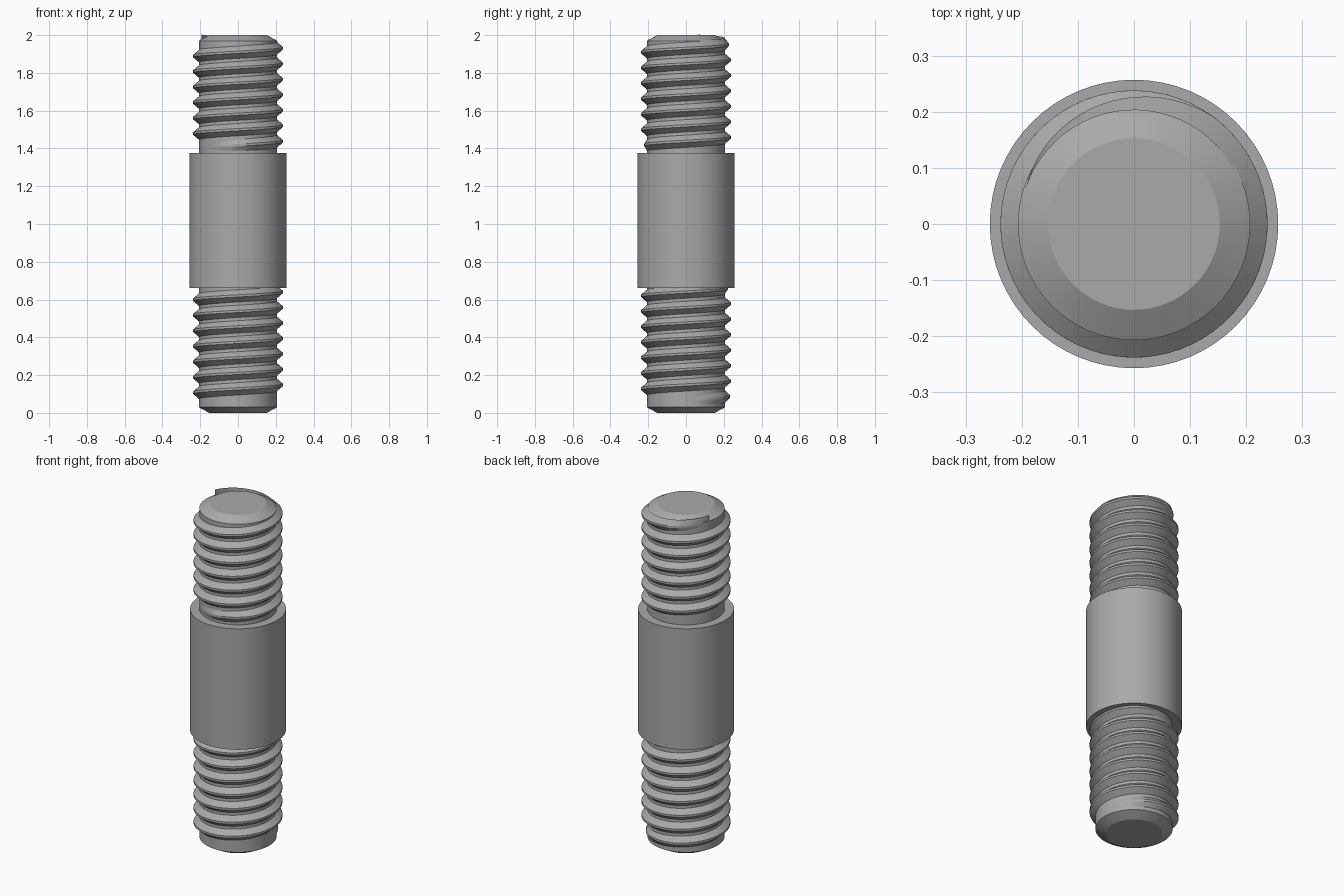
import bpy, bmesh, math

cube = bpy.data.objects.get("Cube")
if cube:
    bpy.data.objects.remove(cube, do_unlink=True)

CORE, CREST, COLLAR = 0.207, 0.238, 0.257
PITCH, SEG = 0.082, 64

steel = bpy.data.materials.new("steel_grey")
steel.use_nodes = True
grey = (0.40, 0.40, 0.40, 1)
steel.diffuse_color = grey
steel.node_tree.nodes["Principled BSDF"].inputs["Base Color"].default_value = grey


def finish(name, bm):
    mesh = bpy.data.meshes.new(name)
    bmesh.ops.recalc_face_normals(bm, faces=bm.faces)
    bm.to_mesh(mesh)
    bm.free()
    obj = bpy.data.objects.new(name, mesh)
    bpy.context.collection.objects.link(obj)
    mesh.materials.append(steel)
    bpy.ops.object.select_all(action='DESELECT')
    obj.select_set(True)
    bpy.context.view_layer.objects.active = obj
    bpy.ops.object.shade_smooth_by_angle(angle=math.radians(25))
    return obj


def lathe(name, profile):
    """Turn (radius, height) points around z and cap both ends."""
    bm = bmesh.new()
    rings = [[bm.verts.new((r * math.cos(math.tau * i / SEG), r * math.sin(math.tau * i / SEG), z))
              for i in range(SEG)] for r, z in profile]
    for low, high in zip(rings, rings[1:]):
        for i in range(SEG):
            j = (i + 1) % SEG
            bm.faces.new((low[i], low[j], high[j], high[i]))
    bm.faces.new(rings[0][::-1])
    bm.faces.new(rings[-1])
    return finish(name, bm)


def thread(name, z_at_zero, start, end, fade=0.3):
    """Right-hand helical ridge; start and end are in turns, fading into the core."""
    bm = bmesh.new()
    steps = round((end - start) * SEG)
    rows = []
    for i in range(steps + 1):
        turn = start + (end - start) * i / steps
        rise = min(1, (turn - start) / fade, (end - turn) / fade)
        radius = CORE - 0.004 + (CREST - CORE + 0.004) * rise
        z = z_at_zero + PITCH * turn
        c, s = math.cos(math.tau * turn), math.sin(math.tau * turn)
        section = ((CORE - 0.004, -0.036), (radius, -0.006),
                   (radius, 0.006), (CORE - 0.004, 0.036))
        rows.append([bm.verts.new((r * c, r * s, z + dz)) for r, dz in section])
    for a, b in zip(rows, rows[1:]):
        for k in range(4):
            n = (k + 1) % 4
            bm.faces.new((a[k], b[k], b[n], a[n]))
    bm.faces.new(rows[0])
    bm.faces.new(rows[-1][::-1])
    return finish(name, bm)


# Chamfered rod and plain middle collar
lathe("rod_core", [(0.153, 0), (CORE, 0.03), (CORE, 1.97), (0.153, 2)])
lathe("middle_collar", [(COLLAR, 0.66), (COLLAR, 1.375)])

# Threaded ends
thread("upper_thread", 1.93, -6.4, 0.45)
thread("lower_thread", 0.64, -7.0, 0.4)
